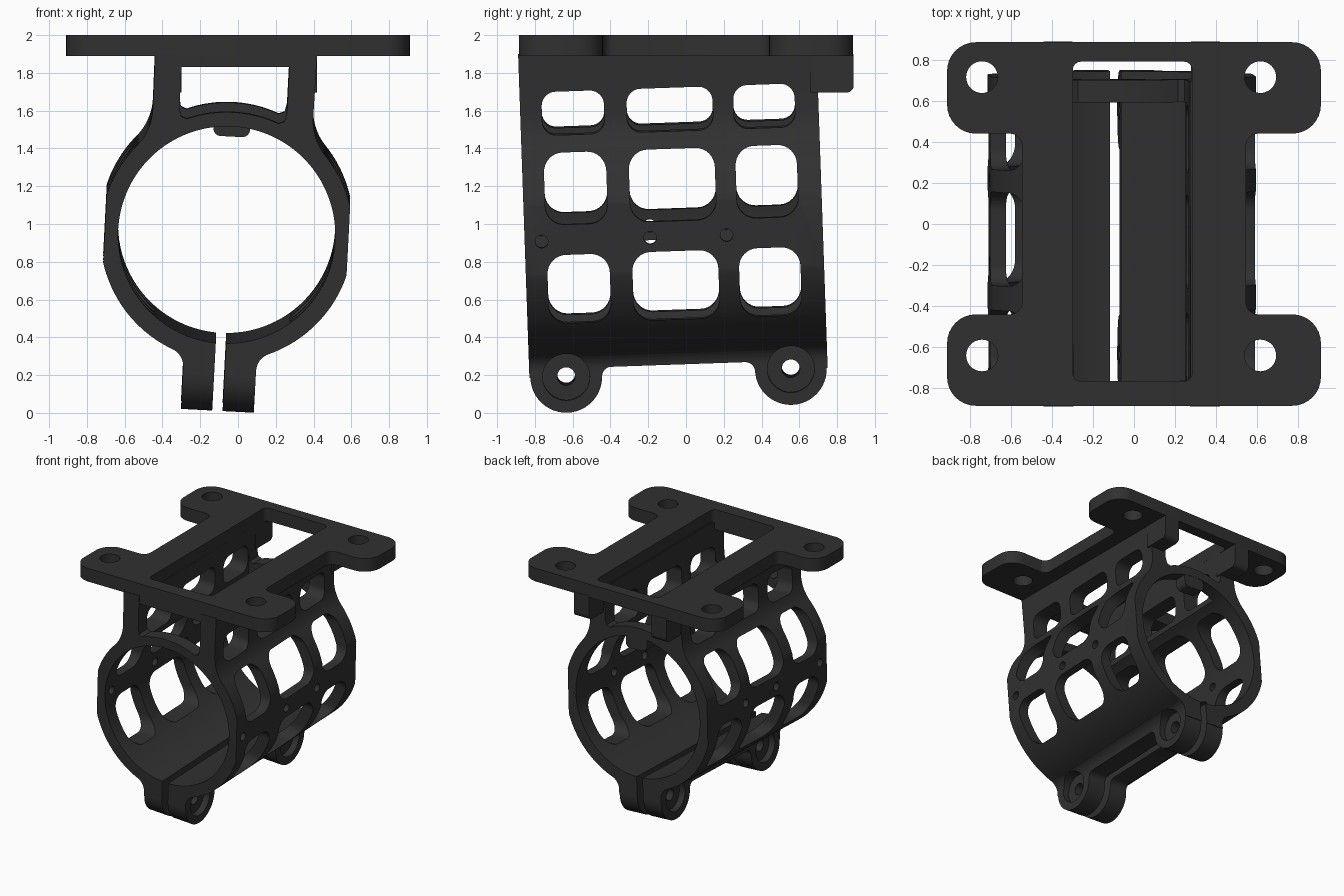
import bpy, bmesh, math
from math import sin, cos, tan, pi, radians
from mathutils import Matrix, Vector

if "Cube" in bpy.data.objects:
    bpy.data.objects.remove(bpy.data.objects["Cube"])

# Tilted frame of the clamp (bore centre at its origin); plate stays level
TILT = (Matrix.Translation((-0.06, -0.066, 0.97))
        @ Matrix.Rotation(radians(2), 4, 'X') @ Matrix.Rotation(radians(3), 4, 'Y'))
LEVEL = Matrix.Identity(4)

dark = bpy.data.materials.new("dark_plastic")
dark.diffuse_color = (0.03, 0.03, 0.03, 1)
dark.use_nodes = True
dark.node_tree.nodes["Principled BSDF"].inputs["Base Color"].default_value = dark.diffuse_color


def arc(cx, cy, r, a0, a1, n=12):
    return [(cx + r * cos(radians(a0 + (a1 - a0) * i / n)),
             cy + r * sin(radians(a0 + (a1 - a0) * i / n))) for i in range(n + 1)]


def circle(cx, cy, r, n=32):
    return arc(cx, cy, r, 0, 360, n)[:-1]


def rounded(corners, n=8):
    """Polygon from (x, y, radius) corners with filleted corners."""
    out = []
    for i, (x, y, r) in enumerate(corners):
        p = Vector((x, y))
        if r == 0:
            out.append((x, y))
            continue
        d1 = (Vector(corners[i - 1][:2]) - p).normalized()
        d2 = (Vector(corners[(i + 1) % len(corners)][:2]) - p).normalized()
        half = d1.angle(d2) / 2
        c = p + (d1 + d2).normalized() * r / sin(half)
        s, e = p + d1 * r / tan(half) - c, p + d2 * r / tan(half) - c
        a0, a1 = math.atan2(s.y, s.x), math.atan2(e.y, e.x)
        da = (a1 - a0 + pi) % (2 * pi) - pi
        out += arc(c.x, c.y, r, math.degrees(a0), math.degrees(a0 + da), n)
    return out


def rect(x0, x1, y0, y1, r=0):
    return rounded([(x0, y0, r), (x1, y0, r), (x1, y1, r), (x0, y1, r)])


def prism(name, outlines, axis, a, b, matrix=LEVEL):
    """Extrude one or more separate outlines along an axis from a to b."""
    place = {'x': lambda p, t: (t, p[0], p[1]),
             'y': lambda p, t: (p[0], t, p[1]),
             'z': lambda p, t: (p[0], p[1], t)}[axis]
    bm = bmesh.new()
    for pts in outlines:
        lo = [bm.verts.new(place(p, a)) for p in pts]
        hi = [bm.verts.new(place(p, b)) for p in pts]
        bm.faces.new(lo)
        bm.faces.new(hi[::-1])
        for i in range(len(pts)):
            j = (i + 1) % len(pts)
            bm.faces.new((lo[i], hi[i], hi[j], lo[j]))
    bmesh.ops.recalc_face_normals(bm, faces=bm.faces)
    me = bpy.data.meshes.new(name)
    bm.to_mesh(me)
    bm.free()
    me.transform(matrix)
    me.materials.append(dark)
    ob = bpy.data.objects.new(name, me)
    bpy.context.collection.objects.link(ob)
    return ob


def activate(ob):
    bpy.ops.object.select_all(action='DESELECT')
    ob.select_set(True)
    bpy.context.view_layer.objects.active = ob


def cut(ob, tool):
    tool.hide_render = True
    mod = ob.modifiers.new("cut", 'BOOLEAN')
    mod.operation, mod.solver, mod.object = 'DIFFERENCE', 'EXACT', tool
    activate(ob)
    bpy.ops.object.modifier_apply(modifier=mod.name)
    bpy.data.objects.remove(tool)


# Clamp body: legs, round shell with side flats, neck
half = [(0.193, -1.05)]
half += arc(0.293, -0.712, 0.10, 180, 112.4, 8)
half += arc(0, 0, 0.67, -67.6, -15.7, 20)[1:]
half += arc(0, 0, 0.67, 15.7, 41.6, 10)
half += arc(0.725, 0.644, 0.30, 221.6, 180, 12)[1:]
half += [(0.43, 1.1)]
body = prism("clamp_body", [half + [(-x, y) for x, y in reversed(half)]],
             'y', -0.79, 0.79, TILT)

# Bore and clamping slit
cut(body, prism("bore", [circle(0, 0, 0.575, 96)], 'y', -1, 1, TILT))
cut(body, prism("slit", [rect(-0.0275, 0.0275, -1.2, -0.3)], 'y', -1, 1, TILT))

# Space between the neck walls, leaving an arched bridge at each end
cut(body, prism("slot", [rect(-0.285, 0.285, 0.1, 1.3)], 'y', -0.68, 0.68, TILT))
arch = arc(0, 0, 0.65, 112, 68, 16) + [(0.275, 0.615), (0.285, 0.66), (0.285, 1.3)]
cut(body, prism("arch_gap", [arch + [(-0.285, 1.3), (-0.285, 0.66), (-0.275, 0.615)]],
                'y', -1, 1, TILT))

# Lug outline: trims the legs to two rounded lugs and a shallow web
lug = arc(-0.595, -0.75, 0.19, 180, 360, 24) + arc(-0.355, -0.755, 0.05, 180, 90, 6)
trim = ([(-1, -1.3), (-1, -0.75)] + lug
        + [(-x, y) for x, y in reversed(lug)] + [(1, -0.75), (1, -1.3)])
cut(body, prism("lug_trim", [trim], 'x', -1, 1, TILT))

# Side windows, three columns by three rows, and pin holes
windows = []
for v0, v1 in ((-0.675, -0.345), (-0.225, 0.23), (0.34, 0.665)):
    for w0, w1, r in ((-0.45, -0.08, 0.1), (0.08, 0.455, 0.1), (0.545, 0.775, 0.075)):
        windows.append(rect(v0, v1, w0, w1, r))
windows += [circle(v, -0.005, 0.034, 20) for v in (-0.70, -0.125, 0.28)]
cut(body, prism("windows", windows, 'x', -1, 1, TILT))

# Bolt holes with counterbores on both sides
ys = (-0.595, 0.595)
cut(body, prism("bolts", [circle(v, -0.75, 0.048, 24) for v in ys], 'x', -1, 1, TILT))
for a, b in ((0.14, 0.4), (-0.4, -0.14)):
    cut(body, prism("counterbore", [circle(v, -0.75, 0.125) for v in ys], 'x', a, b, TILT))

# Level the neck off just inside the plate
cut(body, prism("level", [rect(-2, 2, -2, 2)], 'z', 1.9, 3))

# Stop tab under the back bridge
tab = prism("stop_tab", [rounded([(-0.097, 0.60, 0), (0.097, 0.60, 0),
                                  (0.097, 0.47, 0.04), (-0.097, 0.47, 0.04)])],
            'y', 0.685, 0.788, TILT)

# Mounting plate with four ears, bolt holes and central opening
right = [(0.91, -0.885, 0.14), (0.91, -0.44, 0.14), (0.545, -0.44, 0.06),
         (0.545, 0.44, 0.06), (0.91, 0.44, 0.14), (0.91, 0.885, 0.14)]
plate = prism("mounting_plate",
              [rounded(right + [(-x, y, r) for x, y, r in reversed(right)])],
              'z', 1.89, 2.0)
holes = [circle(x, y, 0.077, 40) for x in (-0.74, 0.615) for y in (-0.64, 0.715)]
cut(plate, prism("plate_holes", holes + [rect(-0.298, 0.283, -0.765, 0.79, 0.04)],
                 'z', 1.7, 2.2))

# Front bar beneath the plate and the two back gussets
bar = prism("front_bar", [rect(-0.31, 0.29, 1.83, 1.895)], 'y', -0.882, -0.768)
gusset = rounded([(0.66, 1.9, 0), (0.66, 1.695, 0), (0.888, 1.695, 0.04), (0.888, 1.9, 0)])
gussets = [prism("back_gusset", [gusset], 'x', a, b)
           for a, b in ((-0.44, -0.30), (0.278, 0.418))]

for ob in [body, tab, plate, bar] + gussets:
    activate(ob)
    bpy.ops.object.shade_smooth_by_angle(angle=radians(30))
